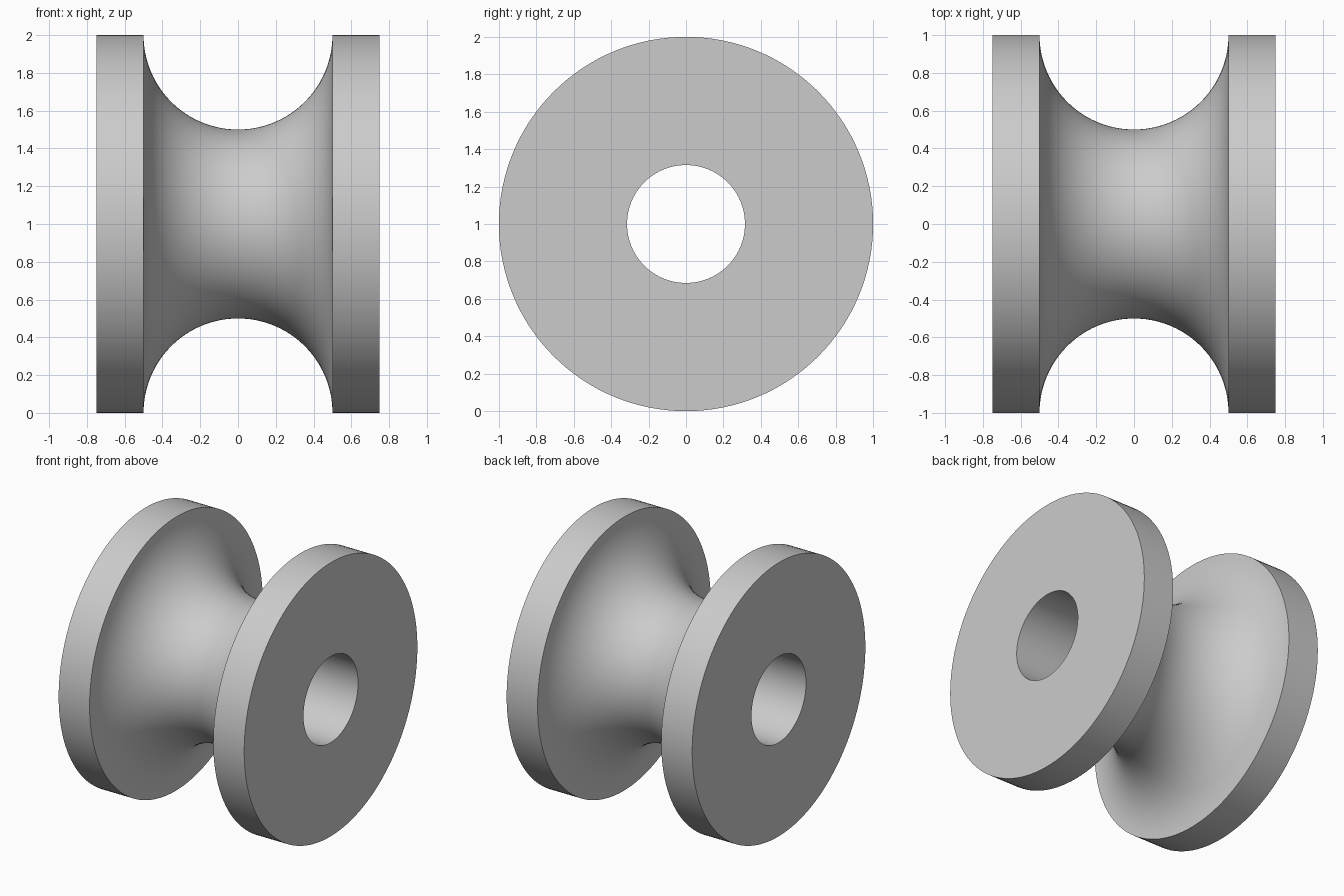
import bpy
import bmesh
from math import sin, cos, pi, radians

old = bpy.data.objects.get("Cube")
if old:
    bpy.data.objects.remove(old, do_unlink=True)

SEGMENTS = 128
ARC_STEPS = 48
HALF_WIDTH = 0.75
RIM = 1.0
GROOVE = 0.5
BORE = 0.315

grey = bpy.data.materials.new("light_grey")
grey.use_nodes = True
colour = (0.6, 0.6, 0.6, 1)
grey.diffuse_color = colour
grey.node_tree.nodes["Principled BSDF"].inputs["Base Color"].default_value = colour

# Closed cross-section (x, radius): bore, flanges and semicircular groove
profile = [(HALF_WIDTH, BORE), (-HALF_WIDTH, BORE), (-HALF_WIDTH, RIM)]
for i in range(ARC_STEPS + 1):
    a = pi * i / ARC_STEPS
    profile.append((-GROOVE * cos(a), RIM - GROOVE * sin(a)))
profile.append((HALF_WIDTH, RIM))

# Turn the cross-section around the x axis
bm = bmesh.new()
rings = []
for s in range(SEGMENTS):
    t = 2 * pi * s / SEGMENTS
    rings.append([bm.verts.new((x, r * sin(t), RIM + r * cos(t))) for x, r in profile])
for s in range(SEGMENTS):
    here, after = rings[s], rings[(s + 1) % SEGMENTS]
    for k in range(len(profile)):
        n = (k + 1) % len(profile)
        bm.faces.new((here[k], here[n], after[n], after[k]))
bmesh.ops.recalc_face_normals(bm, faces=bm.faces)

mesh = bpy.data.meshes.new("grooved_roller")
bm.to_mesh(mesh)
bm.free()
mesh.materials.append(grey)
roller = bpy.data.objects.new("grooved_roller", mesh)
bpy.context.collection.objects.link(roller)

# Smooth the turned surfaces and keep the flange edges crisp
bpy.ops.object.select_all(action='DESELECT')
roller.select_set(True)
bpy.context.view_layer.objects.active = roller
bpy.ops.object.shade_smooth_by_angle(angle=radians(30))
